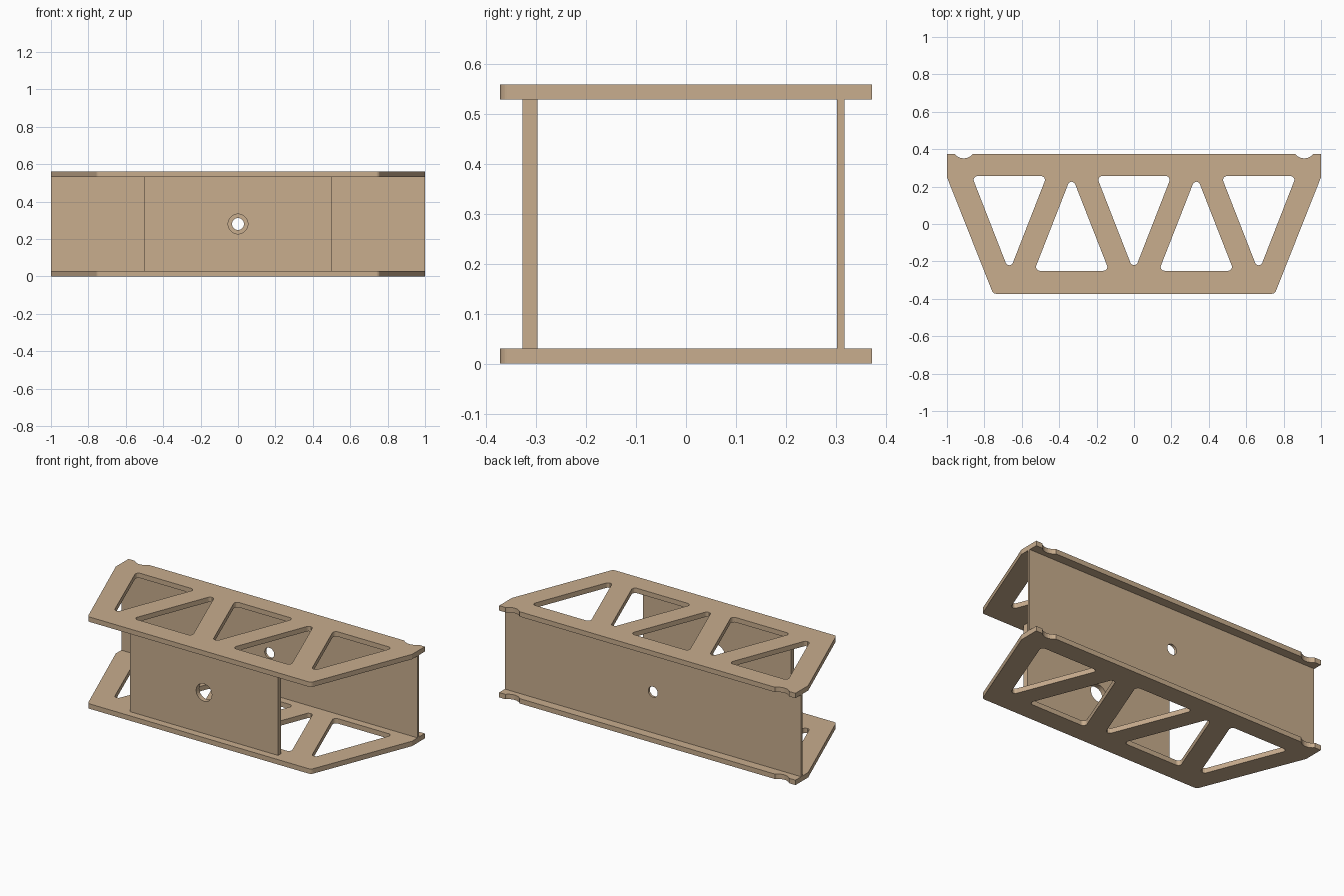
import bpy, bmesh, math
from mathutils import Vector, Matrix

if "Cube" in bpy.data.objects:
    bpy.data.objects.remove(bpy.data.objects["Cube"])

wood = bpy.data.materials.new("tan_wood")
wood.diffuse_color = (0.578, 0.418, 0.27, 1)
wood.use_nodes = True
wood.node_tree.nodes["Principled BSDF"].inputs["Base Color"].default_value = wood.diffuse_color


def rounded(points, r, steps=6):
    """Polygon with each corner replaced by a fillet of radius r."""
    out = []
    n = len(points)
    for i in range(n):
        p = Vector(points[i])
        a = (Vector(points[i - 1]) - p).normalized()
        b = (Vector(points[(i + 1) % n]) - p).normalized()
        half = a.angle(b) / 2
        centre = p + (a + b).normalized() * (r / math.sin(half))
        start = p + a * (r / math.tan(half)) - centre
        end = p + b * (r / math.tan(half)) - centre
        for k in range(steps + 1):
            v = start.lerp(end, k / steps).normalized() * r
            out.append(tuple(centre + v))
    return out


def arc(cx, cy, r, a0, a1, steps):
    return [(cx + r * math.cos(a0 + (a1 - a0) * k / steps),
             cy + r * math.sin(a0 + (a1 - a0) * k / steps)) for k in range(steps + 1)]


def panel(name, loops, thickness, matrix):
    """Flat panel from an outline plus holes, extruded about its mid plane."""
    cu = bpy.data.curves.new(name + "_profile", 'CURVE')
    cu.dimensions = '2D'
    cu.fill_mode = 'BOTH'
    cu.extrude = thickness / 2
    for loop in loops:
        s = cu.splines.new('POLY')
        s.points.add(len(loop) - 1)
        for pt, (x, y) in zip(s.points, loop):
            pt.co = (x, y, 0, 1)
        s.use_cyclic_u = True
    tmp = bpy.data.objects.new(name + "_profile", cu)
    bpy.context.collection.objects.link(tmp)
    dg = bpy.context.evaluated_depsgraph_get()
    me = bpy.data.meshes.new_from_object(tmp.evaluated_get(dg))
    bpy.data.objects.remove(tmp)
    bm = bmesh.new()
    bm.from_mesh(me)
    bmesh.ops.remove_doubles(bm, verts=bm.verts, dist=1e-5)
    bmesh.ops.transform(bm, matrix=matrix, verts=bm.verts)
    bmesh.ops.recalc_face_normals(bm, faces=bm.faces)
    for f in bm.faces:
        f.smooth = False
        f.material_index = 0
    bm.to_mesh(me)
    bm.free()
    me.materials.clear()
    me.materials.append(wood)
    ob = bpy.data.objects.new(name, me)
    bpy.context.collection.objects.link(ob)
    return ob


# Truss plate outline: right half with edge notch, mirrored to the left
Y = 0.373
corner = arc(0.738, -Y + 0.022, 0.022, -math.pi / 2, math.radians(-21.5), 6)
half_angle = math.asin(0.041 / 0.063)
notch = arc(0.91, Y + 0.041, 0.063, -half_angle, -math.pi + half_angle, 10)
right = corner + [(1, 0.25), (1, Y)] + notch
outline = right + [(-x, y) for x, y in reversed(right)]

# Alternating triangular windows with rounded corners
windows = []
for i in range(5):
    cx = (i - 2) / 3
    if i % 2 == 0:
        tri = [(cx - 0.2, 0.256), (cx, -0.256), (cx + 0.2, 0.256)]
    else:
        tri = [(cx - 0.2, -0.25), (cx + 0.2, -0.25), (cx, 0.261)]
    windows.append(rounded(tri, 0.02))

for name, z in (("bottom_truss_plate", 0.015), ("top_truss_plate", 0.545)):
    panel(name, [outline] + windows, 0.03, Matrix.Translation((0, 0, z)))

# Upright walls between the plates, each with a round centre hole
for name, w, y, t, r in (("front_wall", 0.5, -0.313, 0.03, 0.053),
                         ("back_wall", 1.0, 0.3105, 0.015, 0.032)):
    rect = [(-w, -0.25), (w, -0.25), (w, 0.25), (-w, 0.25)]
    hole = arc(0, 0, r, 0, 2 * math.pi, 32)[:-1]
    panel(name, [rect, hole], t,
          Matrix.Translation((0, y, 0.28)) @ Matrix.Rotation(math.pi / 2, 4, 'X'))
